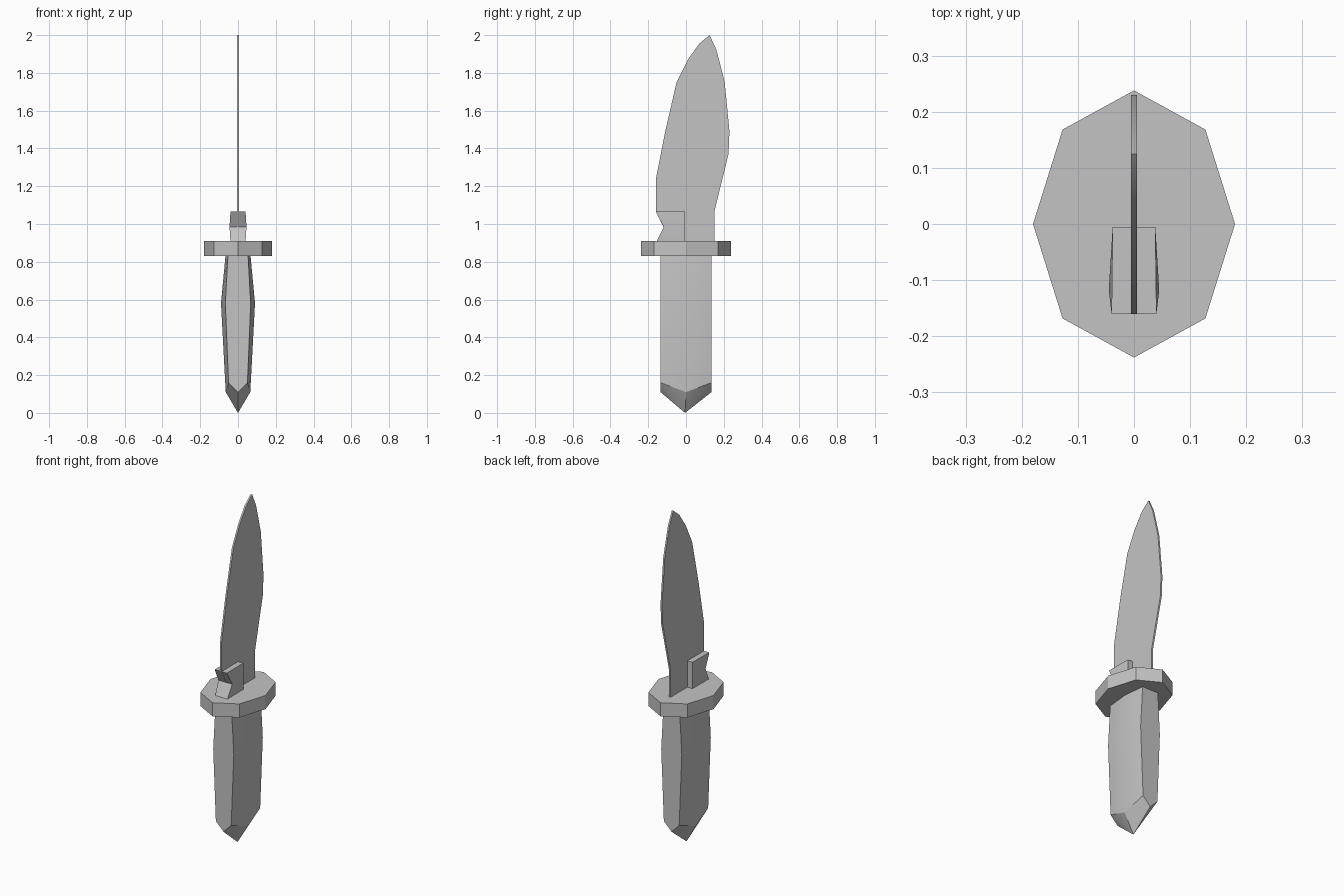
import bpy, bmesh, math

cube = bpy.data.objects.get("Cube")
if cube:
    bpy.data.objects.remove(cube, do_unlink=True)

GREY = (0.55, 0.55, 0.55, 1)
grey = bpy.data.materials.new("plain grey")
grey.use_nodes = True
grey.diffuse_color = GREY
grey.node_tree.nodes["Principled BSDF"].inputs["Base Color"].default_value = GREY


def loft(name, rings, tip=None):
    """Bridge equal rings of points, cap the ends, optionally ending the start in a tip."""
    bm = bmesh.new()
    loops = [[bm.verts.new(p) for p in ring] for ring in rings]
    n = len(loops[0])
    for a, b in zip(loops, loops[1:]):
        for i in range(n):
            j = (i + 1) % n
            bm.faces.new((a[i], a[j], b[j], b[i]))
    if tip:
        point = bm.verts.new(tip)
        for i in range(n):
            bm.faces.new((loops[0][(i + 1) % n], loops[0][i], point))
    else:
        bm.faces.new(loops[0][::-1])
    bm.faces.new(loops[-1])
    bmesh.ops.remove_doubles(bm, verts=bm.verts, dist=0.0005)
    bmesh.ops.recalc_face_normals(bm, faces=bm.faces)
    mesh = bpy.data.meshes.new(name)
    bm.to_mesh(mesh)
    bm.free()
    obj = bpy.data.objects.new(name, mesh)
    bpy.context.collection.objects.link(obj)
    mesh.materials.append(grey)
    bpy.ops.object.select_all(action='DESELECT')
    obj.select_set(True)
    bpy.context.view_layer.objects.active = obj
    bpy.ops.object.shade_smooth_by_angle(angle=math.radians(25))
    return obj


def slab_ring(half, y0, z0, y1, z1, half_back=None):
    """Four points around a flat section running from front to back."""
    back = half if half_back is None else half_back
    return [(-half, y0, z0), (half, y0, z0), (back, y1, z1), (-back, y1, z1)]


# Blade: thin rows from the guard up to the point (front y, z, back y, z)
blade_rows = [
    (-0.12, 0.91, 0.15, 0.91), (-0.12, 0.985, 0.15, 0.985),
    (-0.16, 1.065, 0.15, 1.065), (-0.16, 1.235, 0.225, 1.37),
    (-0.11, 1.49, 0.23, 1.49), (-0.05, 1.75, 0.205, 1.75),
    (0.01, 1.87, 0.18, 1.85), (0.07, 1.955, 0.16, 1.925),
    (0.125, 2.0, 0.125, 2.0),
]
loft("blade", [slab_ring(0.005, *row) for row in blade_rows])

# Notched block at the blade root
loft("blade_block", [
    slab_ring(0.04, -0.155, 0.91, -0.005, 0.91, 0.038),
    slab_ring(0.045, -0.118, 0.985, -0.005, 0.985, 0.038),
    slab_ring(0.04, -0.16, 1.065, -0.005, 1.065, 0.038),
])

# Eight-sided guard
loft("guard", [
    [(0.18 * math.cos(i * math.pi / 4), 0.238 * math.sin(i * math.pi / 4), z)
     for i in range(8)]
    for z in (0.83, 0.91)
])


# Handle: swelling grip with side ridges and a pointed pommel
def grip_ring(corner, ridge, z, dip=0.0):
    y = 0.135
    low = z - dip
    return [(0, -y, low), (corner, -y, z), (ridge, 0, low), (corner, y, z),
            (0, y, low), (-corner, y, z), (-ridge, 0, low), (-corner, -y, z)]


loft("handle", [
    grip_ring(0.05, 0.065, 0.16, 0.05),
    grip_ring(0.067, 0.09, 0.58),
    grip_ring(0.053, 0.066, 0.835),
], tip=(0, -0.005, 0))
